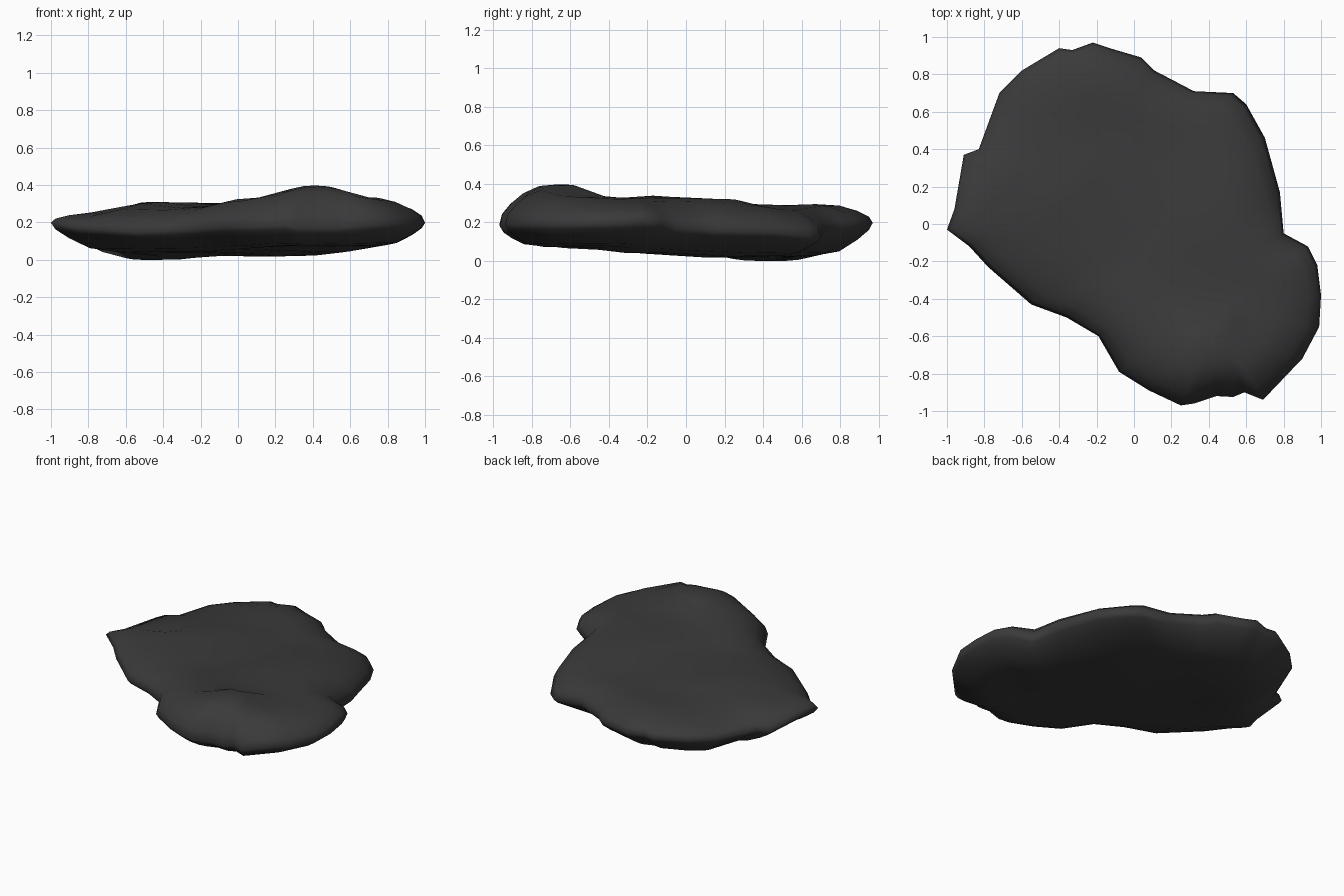
import bpy, bmesh
from mathutils import Vector

if "Cube" in bpy.data.objects:
    bpy.data.objects.remove(bpy.data.objects["Cube"])

# Outline seen from above, counter-clockwise: x, y, rim height
RIM = [(-1, -.03, .2), (-.88, -.12, .175), (-.78, -.23, .165), (-.55, -.43, .15), (-.36, -.5, .16),
       (-.19, -.6, .17), (-.08, -.79, .18), (.08, -.89, .18), (.25, -.97, .19), (.32, -.96, .17),
       (.44, -.92, .17), (.53, -.925, .17), (.59, -.9, .18), (.69, -.94, .19), (.9, -.72, .19),
       (.99, -.55, .195), (1, -.38, .2), (.98, -.22, .21), (.93, -.12, .2), (.8, -.05, .17),
       (.78, .17, .16), (.7, .46, .15), (.6, .64, .125), (.53, .7, .125), (.32, .71, .155),
       (.11, .82, .17), (.04, .89, .18), (-.13, .94, .19), (-.22, .97, .2), (-.33, .93, .2),
       (-.4, .94, .2), (-.6, .82, .19), (-.72, .7, .18), (-.83, .4, .16), (-.91, .37, .16),
       (-.96, .08, .185)]
# Height control points (x, y, z) for the upper and lower surfaces
TOP = [(.4, -.64, .4), (.1, -.6, .335), (.7, -.5, .335), (.25, -.35, .315), (.55, -.25, .33),
       (.3, -.1, .345), (.4, .16, .325), (-.05, -.05, .28), (-.2, .15, .31), (-.46, .1, .312),
       (-.75, .1, .26), (-.3, -.3, .28), (-.3, .5, .285), (.3, .45, .28), (-.15, .8, .3),
       (-.55, .6, .27), (.85, -.4, .315)]
BOTTOM = [(-.45, .4, .0), (0, .06, .012), (.2, .2, .02), (-.23, 0, .05), (-.7, .1, .045),
          (.4, -.2, .04), (.3, -.65, .08), (.7, -.5, .08), (-.2, .8, .03), (.4, .5, .03),
          (-.45, -.25, .05), (0, -.5, .06)]
# Spine running through both lobes; rings shrink toward it
A, B = Vector((-.2, .3)), Vector((.42, -.5))


def height(x, y, ctrl):
    ws = [1 / ((x - a) ** 2 + (y - b) ** 2 + .002) ** 1.6 for a, b, _ in ctrl]
    return sum(w * c[2] for w, c in zip(ws, ctrl)) / sum(ws)


def ring(bm, t, f, ctrl):
    out = []
    for x, y, z in RIM:
        p = Vector((x, y))
        s = max(0, min(1, (p - A).dot(B - A) / (B - A).length_squared))
        q = p.lerp(A.lerp(B, s), t)
        out.append(bm.verts.new((q.x, q.y, z + (height(q.x, q.y, ctrl) - z) * f)))
    return out


def bridge(bm, a, b):
    for i in range(len(a)):
        j = (i + 1) % len(a)
        bm.faces.new((a[i], a[j], b[j], b[i]))


# Slab: shared rim, then inset rings over the top and the underside
bm = bmesh.new()
rim = ring(bm, 0, 0, TOP)
for ctrl, steps in ((TOP, ((.03, .33), (.12, .63), (.26, .9), (.42, 1), (.6, 1), (.8, 1))),
                    (BOTTOM, ((.03, .22), (.12, .52), (.26, .87), (.45, 1), (.75, 1)))):
    prev = rim
    for t, f in steps:
        cur = ring(bm, t, f, ctrl)
        bridge(bm, prev, cur)
        prev = cur
    cap = bm.faces.new(prev)
    bmesh.ops.triangulate(bm, faces=[cap])
bmesh.ops.recalc_face_normals(bm, faces=bm.faces)
low = min(v.co.z for v in bm.verts)
bmesh.ops.translate(bm, verts=bm.verts, vec=(0, 0, -low))

mesh = bpy.data.meshes.new("rock_slab")
bm.to_mesh(mesh)
bm.free()
rock = bpy.data.objects.new("rock_slab", mesh)
bpy.context.collection.objects.link(rock)
for p in mesh.polygons:
    p.use_smooth = True

# Dark stone
mat = bpy.data.materials.new("dark_stone")
mat.diffuse_color = (.042, .042, .042, 1)
mat.use_nodes = True
mat.node_tree.nodes["Principled BSDF"].inputs["Base Color"].default_value = mat.diffuse_color
mesh.materials.append(mat)
